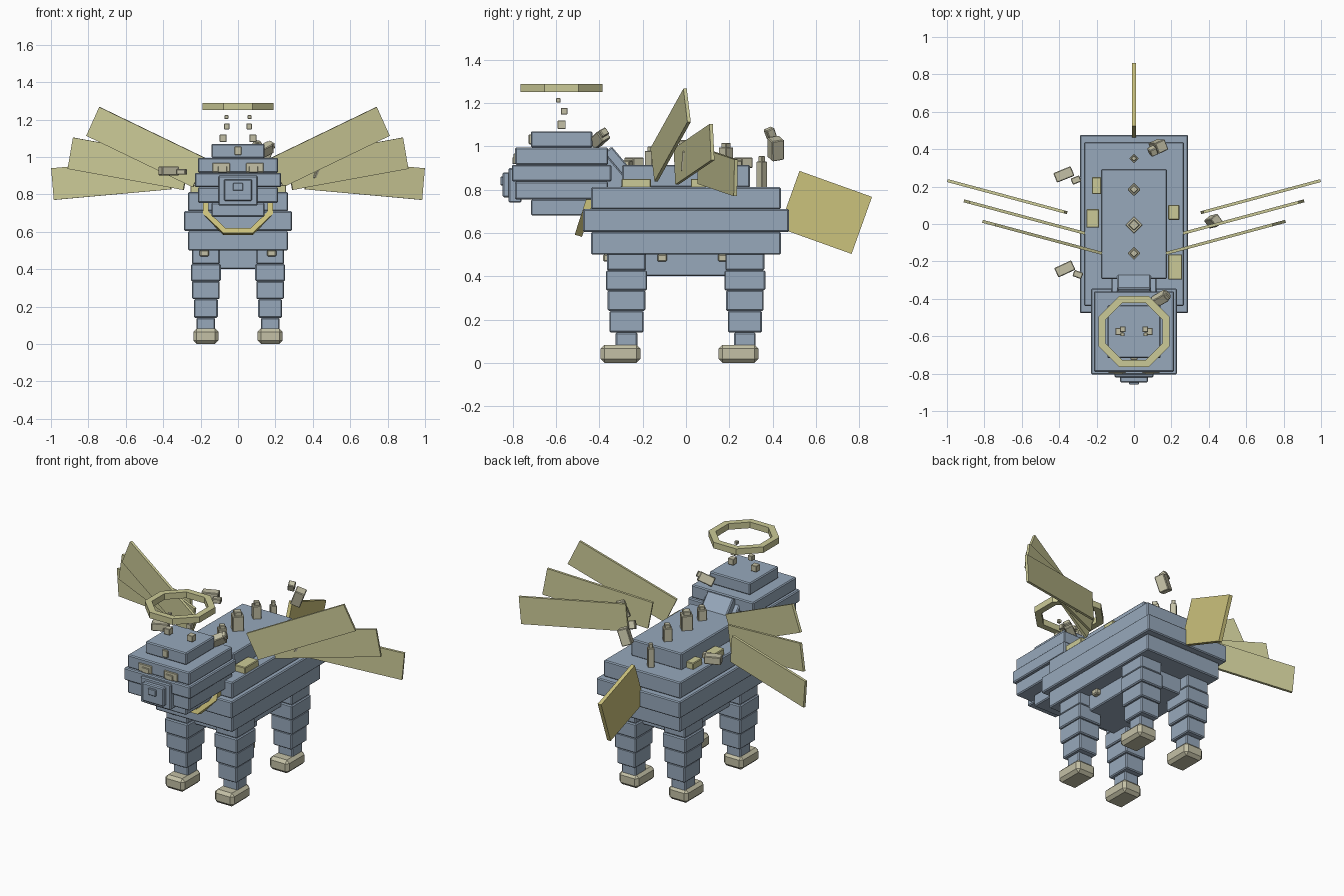
import bpy
import math
from mathutils import Matrix, Vector

old = bpy.data.objects.get("Cube")
if old:
    bpy.data.objects.remove(old, do_unlink=True)


def material(name, rgb):
    m = bpy.data.materials.new(name)
    m.use_nodes = True
    m.diffuse_color = (*rgb, 1)
    m.node_tree.nodes["Principled BSDF"].inputs["Base Color"].default_value = (*rgb, 1)
    return m


BLUE = material("slate_blue", (0.31, 0.395, 0.5))
CREAM = material("stone_cream", (0.55, 0.53, 0.38))
STRAW = material("pale_straw", (0.6, 0.59, 0.31))
GOLD = material("soft_gold", (0.6, 0.54, 0.2))


def box(name, centre, size, mat, rot=(0, 0, 0), bevel=0.006):
    """Box given by centre, full size and rotation in degrees."""
    bpy.ops.mesh.primitive_cube_add(size=1, location=centre,
                                    rotation=[math.radians(a) for a in rot])
    ob = bpy.context.object
    ob.name = name
    ob.data.transform(Matrix.Diagonal((*size, 1)))
    ob.data.materials.append(mat)
    if bevel:
        mod = ob.modifiers.new("edge", "BEVEL")
        mod.width = bevel
        mod.segments = 1
    return ob


def slab(name, y, hx, hy, z0, z1, mat=BLUE, x=0, bevel=0.006):
    return box(name, (x, y, (z0 + z1) / 2), (hx * 2, hy * 2, z1 - z0), mat, bevel=bevel)


def octagon_ring(name, centre, apothem, width, height, mat, tilt=0):
    """Flat-sided ring with eight straight segments."""
    corner = 1 / math.cos(math.pi / 8)
    loops = [(apothem, -0.5), (apothem, 0.5), (apothem - width, 0.5), (apothem - width, -0.5)]
    verts, faces = [], []
    for i in range(8):
        a = math.pi / 8 + i * math.pi / 4
        for r, h in loops:
            verts.append((r * corner * math.cos(a), r * corner * math.sin(a), h * height))
        n = (i + 1) % 8
        for k in range(4):
            j = (k + 1) % 4
            faces.append((i * 4 + k, n * 4 + k, n * 4 + j, i * 4 + j))
    mesh = bpy.data.meshes.new(name)
    mesh.from_pydata(verts, [], faces)
    mesh.materials.append(mat)
    ob = bpy.data.objects.new(name, mesh)
    ob.location = centre
    ob.rotation_euler.x = math.radians(tilt)
    bpy.context.collection.objects.link(ob)


# Stepped body
for i, (hx, hy, z0, z1) in enumerate([
        (0.176, 0.295, 0.40, 0.51), (0.267, 0.438, 0.50, 0.605), (0.29, 0.476, 0.605, 0.71),
        (0.267, 0.438, 0.71, 0.812), (0.176, 0.295, 0.81, 0.915)]):
    slab(f"body_layer_{i}", 0, hx, hy, z0, z1)

# Stepped head and neck
for i, (h, z0, z1) in enumerate([
        (0.142, 0.68, 0.755), (0.215, 0.755, 0.838), (0.23, 0.838, 0.915),
        (0.215, 0.915, 0.995), (0.142, 0.995, 1.07)]):
    slab(f"head_layer_{i}", -0.575, h, h, z0, z1)
box("neck_inner", (0, -0.335, 0.85), (0.18, 0.18, 0.24), BLUE, (40, 0, 0))
box("neck_outer", (0, -0.36, 0.86), (0.24, 0.12, 0.16), BLUE, (40, 0, 0))

# Snout, nose, mouth and brow gem
slab("snout_base", -0.79, 0.105, 0.03, 0.74, 0.9)
slab("snout_front", -0.81, 0.075, 0.037, 0.765, 0.88)
slab("nose", -0.83, 0.027, 0.028, 0.82, 0.86, bevel=0.003)
slab("mouth_plate", -0.79, 0.09, 0.009, 0.765, 0.835, CREAM, bevel=0)
slab("brow_gem", -0.715, 0.018, 0.012, 1.01, 1.055, CREAM, bevel=0.003)

# Eyes, antennae and cheek plates
for side, s in (("left", 1), ("right", -1)):
    slab(f"eye_{side}", -0.787, 0.047, 0.01, 0.918, 0.968, CREAM, s * 0.09, 0.003)
    slab(f"pupil_{side}", -0.797, 0.024, 0.006, 0.918, 0.95, CREAM, s * 0.083, 0.002)
    for i, (x, y, z, size) in enumerate([(0.08, -0.575, 1.1, 0.038),
                                         (0.06, -0.563, 1.163, 0.03),
                                         (0.062, -0.59, 1.213, 0.02)]):
        box(f"antenna_{side}_{i}", (s * x, y, z), (size,) * 3, CREAM, bevel=0.002)

# Halo above the head and collar at the chest
octagon_ring("halo", (0, -0.575, 1.27), 0.19, 0.038, 0.038, STRAW)
octagon_ring("collar", (0, -0.44, 0.765), 0.187, 0.028, 0.035, GOLD, 72)

# Legs with stepped segments and feet
for end, y, foot_y in (("front", -0.275, -0.303), ("back", 0.272, 0.243)):
    for side, s in (("left", 1), ("right", -1)):
        for i, (hx, hy, z0, z1) in enumerate([
                (0.05, 0.05, 0.06, 0.14), (0.064, 0.079, 0.14, 0.24), (0.074, 0.087, 0.24, 0.335),
                (0.08, 0.095, 0.335, 0.427), (0.075, 0.09, 0.427, 0.52)]):
            slab(f"{end}_{side}_leg_{i}", y, hx, hy, z0, z1, x=s * 0.172)
        slab(f"{end}_{side}_foot", foot_y, 0.067, 0.092, 0, 0.083, CREAM, s * 0.172, 0.018)

# Wings: three long planks a side, fanned in height and swept back
for side, s in (("left", 1), ("right", -1)):
    for i, (tip, pitch) in enumerate([((0.99, 0.23, 0.855), -5), ((0.895, 0.12, 1.02), 10),
                                      ((0.775, 0.005, 1.19), 25)]):
        turn = Matrix.Rotation(math.radians(15), 4, "Z") @ \
            Matrix.Rotation(math.radians(-pitch), 4, "Y")
        centre = Vector(tip) - turn @ Vector((0.325, 0, 0))
        plank = box(f"{side}_wing_plank_{i}", (s * centre.x, centre.y, centre.z),
                    (0.65, 0.016, 0.17), STRAW, (0, -s * pitch, s * 15), 0)

# Tail plate
box("tail", (0, 0.645, 0.695), (0.024, 0.356, 0.28), GOLD, (-19.7, 0, 0), 0)

# Spine crystals, each a shaft with a smaller cap
for i, (y, z, w, h) in enumerate([(-0.157, 0.93, 0.05, 0.1), (-0.005, 0.945, 0.066, 0.12),
                                  (0.185, 0.94, 0.05, 0.11), (0.35, 0.865, 0.036, 0.13)]):
    box(f"spine_shaft_{i}", (0, y, z), (w, w, h), CREAM, (0, 0, 45), 0.003)
    box(f"spine_cap_{i}", (0, y, z + h * 0.5), (w * 0.65, w * 0.65, h * 0.4), CREAM,
        (0, 0, 45), 0.003)

# Blocks resting on the shoulders and under the flanks
for i, (x, y, wx, wy) in enumerate([(-0.2, 0.205, 0.05, 0.09), (-0.22, 0.03, 0.068, 0.1),
                                    (0.213, 0.062, 0.06, 0.08), (0.22, -0.23, 0.075, 0.135)]):
    box(f"shoulder_block_{i}", (x, y, 0.828), (wx, wy, 0.045), STRAW, bevel=0.004)
for s in (-1, 1):
    for i, y in enumerate((-0.36, -0.11, 0.17)):
        box(f"flank_stud_{s}_{i}", (s * 0.18, y, 0.485), (0.05, 0.045, 0.035), CREAM)

# Loose stones floating round the body
for i, (c, size, rot) in enumerate([
        ((-0.375, 0.265, 0.925), (0.1, 0.055, 0.048), (0, 0, 22)),
        ((-0.31, 0.235, 0.92), (0.05, 0.035, 0.03), (0, 0, 22)),
        ((-0.37, -0.24, 0.925), (0.1, 0.055, 0.048), (0, 0, 25)),
        ((-0.3, -0.27, 0.92), (0.05, 0.035, 0.03), (0, 0, -20)),
        ((0.13, 0.415, 0.99), (0.06, 0.06, 0.1), (10, 20, 25)),
        ((0.1, 0.39, 1.06), (0.04, 0.04, 0.05), (25, 10, 25)),
        ((0.425, 0.015, 0.93), (0.05, 0.055, 0.1), (10, 20, 40)),
        ((0.14, -0.4, 1.035), (0.09, 0.05, 0.055), (25, -25, 30)),
        ((0.17, -0.385, 1.06), (0.04, 0.04, 0.035), (25, -25, 30))]):
    box(f"floating_stone_{i}", c, size, CREAM, rot, 0.004)
